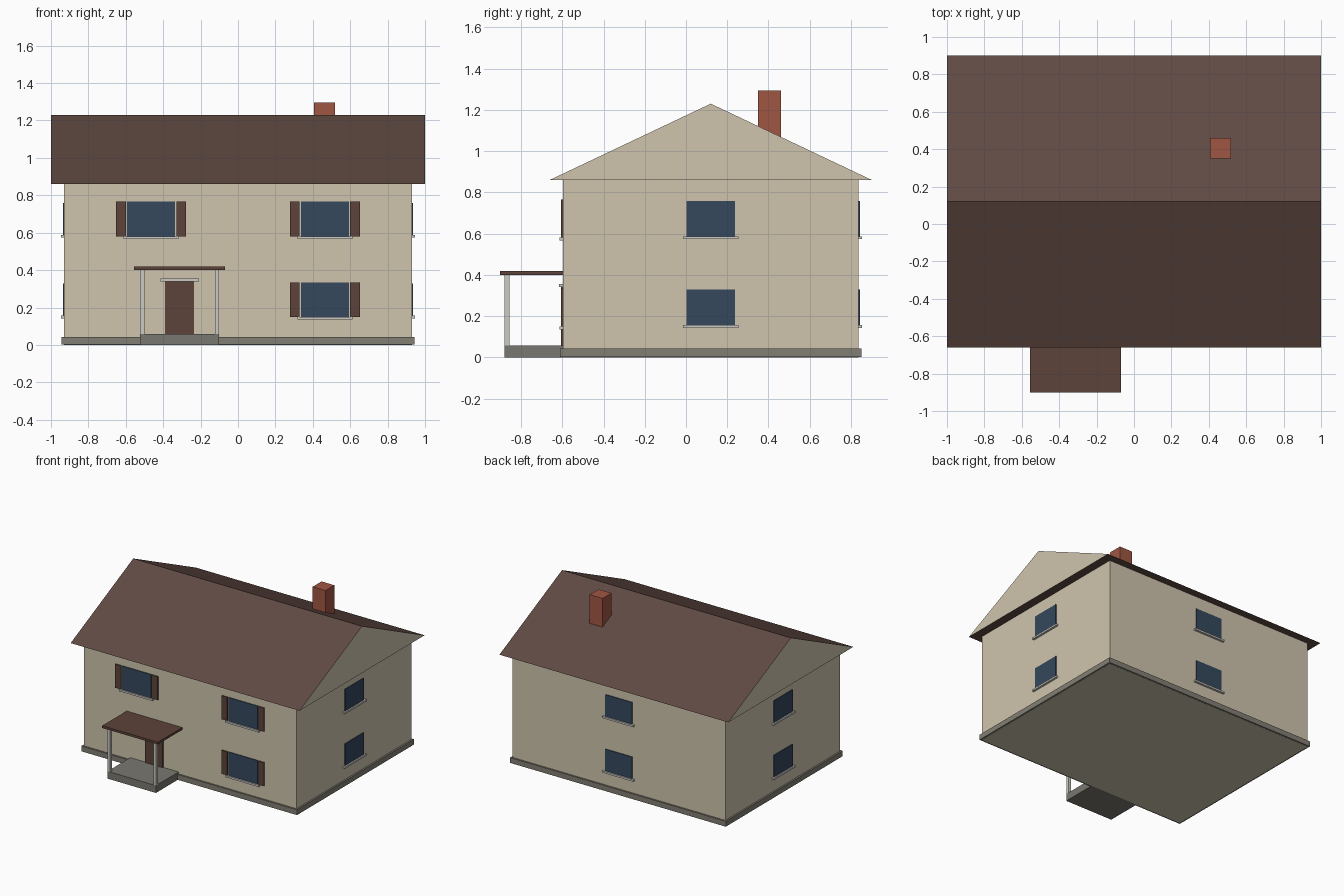
import bpy, bmesh

if "Cube" in bpy.data.objects:
    bpy.data.objects.remove(bpy.data.objects["Cube"])

def mat(name, hexcol):
    lin = []
    for i in (0, 2, 4):
        c = int(hexcol[i:i + 2], 16) / 255
        lin.append(c / 12.92 if c <= 0.04045 else ((c + 0.055) / 1.055) ** 2.4)
    m = bpy.data.materials.new(name)
    m.diffuse_color = (*lin, 1)
    m.use_nodes = True
    m.node_tree.nodes["Principled BSDF"].inputs["Base Color"].default_value = m.diffuse_color
    return m

WALL = mat("beige_wall", "CFC5AD")
ROOF = mat("roof_brown", "614A43")
WOOD = mat("wood_brown", "5C433A")
GLASS = mat("window_blue", "35485C")
TRIM = mat("pale_trim", "CCCAC4")
STONE = mat("plinth_grey", "827E74")
PORCH = mat("porch_grey", "7A7770")
BRICK = mat("brick_red", "A05642")

def finish(name, bm, *mats):
    bmesh.ops.recalc_face_normals(bm, faces=bm.faces)
    me = bpy.data.meshes.new(name)
    bm.to_mesh(me)
    bm.free()
    for m in mats:
        me.materials.append(m)
    ob = bpy.data.objects.new(name, me)
    bpy.context.collection.objects.link(ob)
    return ob

def box(name, x, y, z, m):
    """Box from (min, max) ranges on each axis."""
    bm = bmesh.new()
    bmesh.ops.create_cube(bm, size=1)
    for v in bm.verts:
        for i, r in enumerate((x, y, z)):
            v.co[i] = max(r) if v.co[i] > 0 else min(r)
    return finish(name, bm, m)

# House body: centred on y = CY
CY, HX, HY, EAVE, RIDGE = 0.12, 0.93, 0.717, 0.86, 1.23
FRONT, BACK = CY - HY, CY + HY
box("walls", (-HX, HX), (FRONT, BACK), (0, EAVE), WALL)
box("plinth", (-HX - 0.013, HX + 0.013), (FRONT - 0.013, BACK + 0.013), (0.001, 0.043), STONE)

# Gable roof prism, with wall-coloured gable ends
bm = bmesh.new()
profile = [(CY - 0.781, EAVE), (CY + 0.781, EAVE), (CY, RIDGE)]
face = bm.faces.new([bm.verts.new((-1, y, z)) for y, z in profile])
ext = bmesh.ops.extrude_face_region(bm, geom=[face], use_keep_orig=True)
for g in ext["geom"]:
    if isinstance(g, bmesh.types.BMVert):
        g.co.x = 1
bm.normal_update()
for f in bm.faces:
    f.material_index = 1 if abs(f.normal.x) > 0.9 else 0
finish("roof", bm, ROOF, WALL)

# Chimney
box("chimney", (0.407, 0.519), (0.35, 0.461), (1.0, 1.295), BRICK)

def on_wall(name, side, u, z, depth, m):
    """Plate on a wall; u is the range along the wall, depth how far it stands out."""
    if side == "front":
        return box(name, u, (FRONT - depth, FRONT + 0.002), z, m)
    if side == "back":
        return box(name, u, (BACK - 0.002, BACK + depth), z, m)
    s = 1 if side == "right" else -1
    return box(name, (s * (HX - 0.002), s * (HX + depth)), u, z, m)

def window(side, floor, c, zc, hw, hh, shutters=False):
    n = f"{side}_{floor}_{'left' if c < 0 else 'right'}_window"
    on_wall(n, side, (c - hw, c + hw), (zc - hh, zc + hh), 0.006, GLASS)
    on_wall(n + "_sill", side, (c - hw - 0.018, c + hw + 0.018), (zc - hh - 0.014, zc - hh), 0.017, TRIM)
    if shutters:
        for s in (-1, 1):
            on_wall(n + "_shutter", side, (c + s * (hw + 0.007), c + s * (hw + 0.058)),
                    (zc - hh, zc + hh), 0.009, WOOD)

# Windows on two floors; the door takes the lower left front bay
for floor, zc in (("lower", 0.242), ("upper", 0.673)):
    for c in (-0.465, 0.465):
        if floor == "upper" or c > 0:
            window("front", floor, c, zc, 0.128, 0.093, True)
    window("back", floor, 0.0, zc, 0.118, 0.086)
    for side in ("left", "right"):
        window(side, floor, CY, zc, 0.117, 0.086)

# Front door and lintel
on_wall("door", "front", (-0.39, -0.235), (0.058, 0.34), 0.008, WOOD)
on_wall("door_lintel", "front", (-0.415, -0.208), (0.34, 0.356), 0.018, TRIM)

# Porch slab, posts and canopy
box("porch_slab", (-0.524, -0.101), (-0.88, FRONT + 0.002), (0, 0.058), PORCH)
for n, x in (("left", -0.524), ("right", -0.124)):
    box(n + "_porch_post", (x, x + 0.023), (-0.88, -0.857), (0.058, 0.402), TRIM)
box("porch_canopy", (-0.556, -0.069), (-0.902, FRONT + 0.002), (0.4, 0.418), WOOD)
